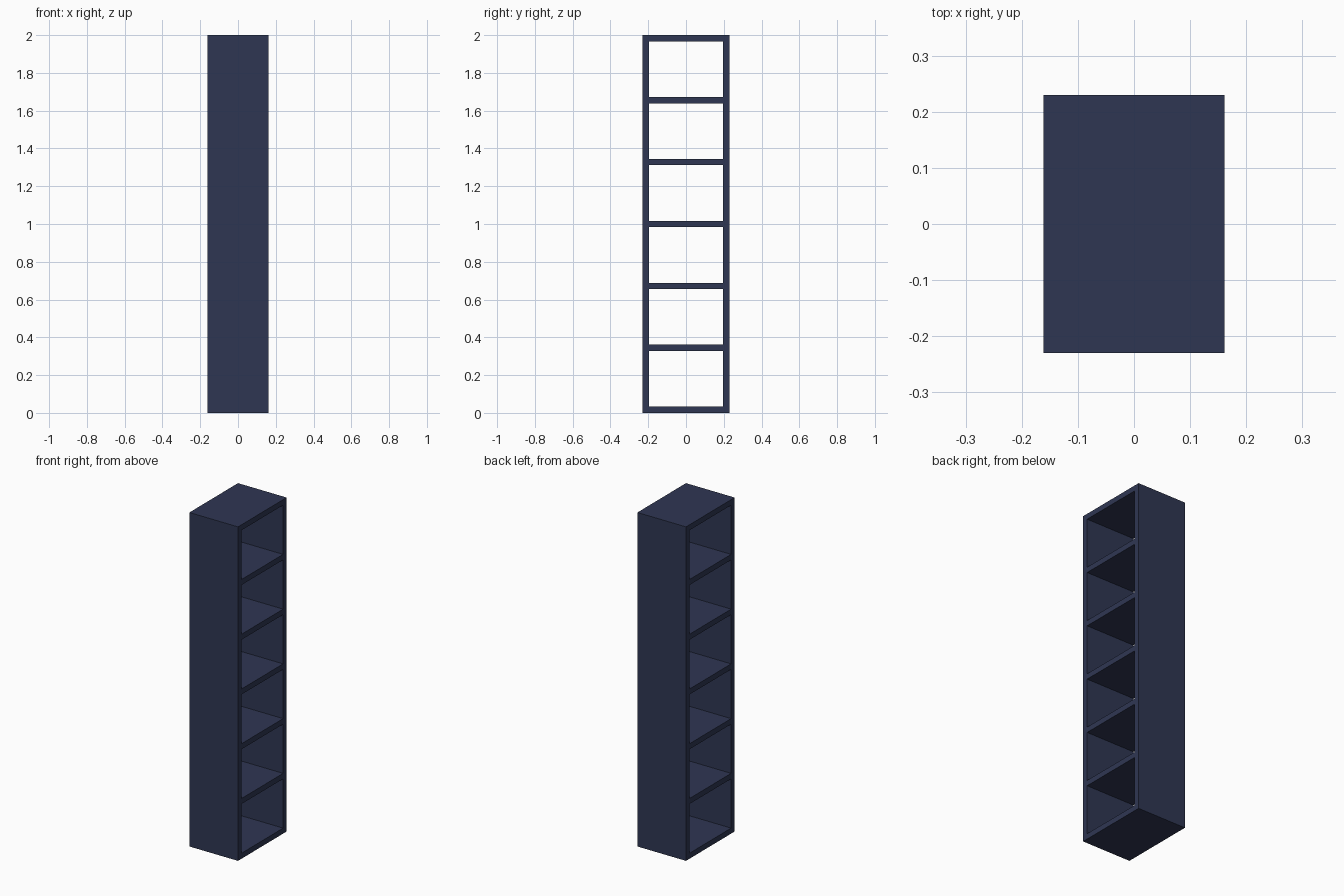
import bpy

if "Cube" in bpy.data.objects:
    bpy.data.objects.remove(bpy.data.objects["Cube"])

W, D, H, T = 0.322, 0.46, 2.0, 0.033   # x size, y size, height, board thickness
BAYS = 6

navy = bpy.data.materials.new("navy_blue")
navy.diffuse_color = (0.028, 0.037, 0.086, 1)
navy.use_nodes = True
navy.node_tree.nodes["Principled BSDF"].inputs["Base Color"].default_value = navy.diffuse_color


def board(name, centre, size):
    bpy.ops.mesh.primitive_cube_add(size=1, location=centre)
    ob = bpy.context.object
    ob.name = name
    ob.scale = size
    bpy.ops.object.transform_apply(location=False, rotation=False, scale=True)
    ob.data.materials.append(navy)
    return ob


# full-height side panels on front and back
for name, s in (("front_panel", -1), ("back_panel", 1)):
    board(name, (0, s * (D - T) / 2, H / 2), (W, T, H))

# base, shelves and top, evenly spaced and open at both ends
for i in range(BAYS + 1):
    name = "base" if i == 0 else "top" if i == BAYS else f"shelf_{i}"
    board(name, (0, 0, T / 2 + i * (H - T) / BAYS), (W, D - 2 * T, T))
